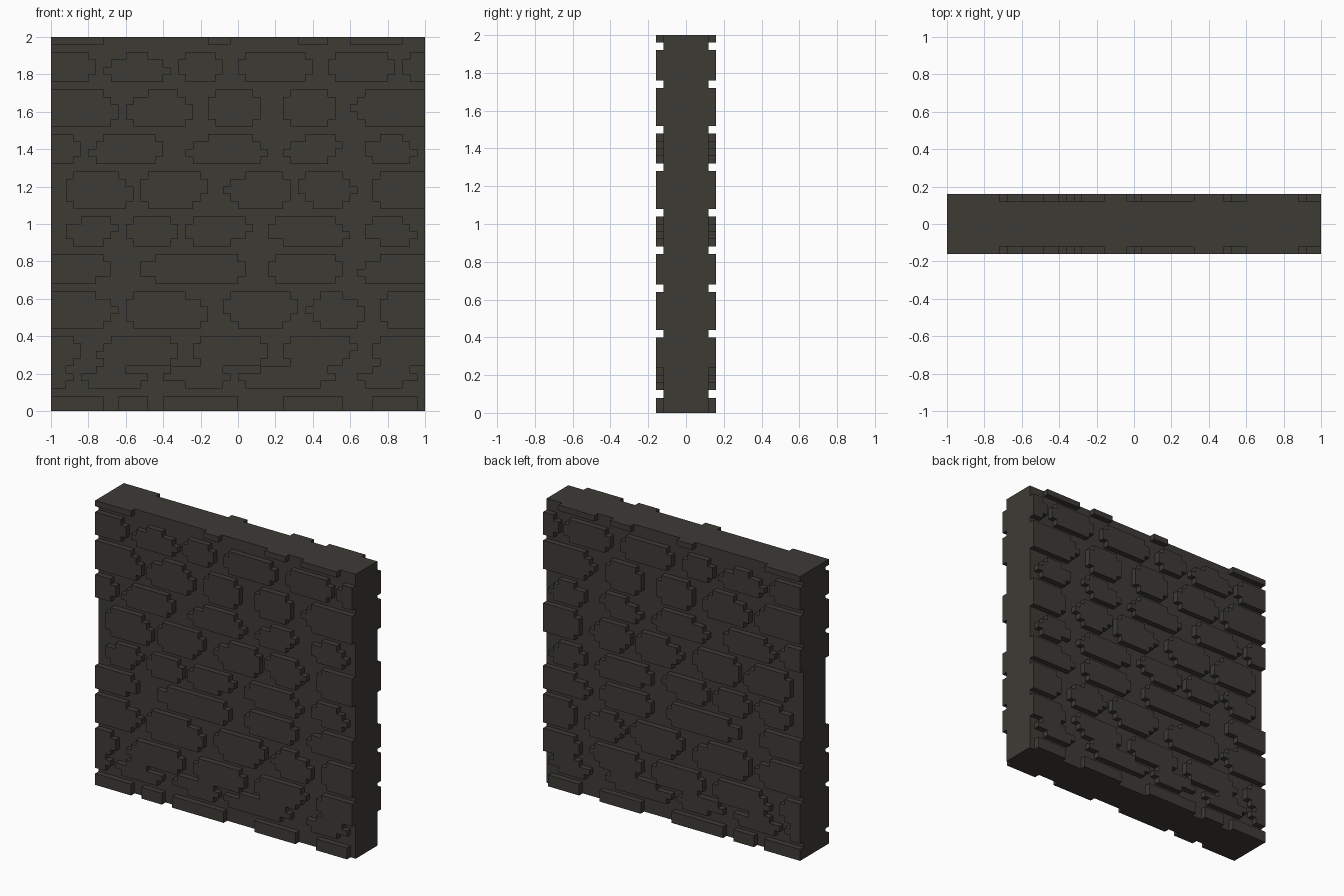
import bpy, bmesh, random
from mathutils import Vector

if "Cube" in bpy.data.objects:
    bpy.data.objects.remove(bpy.data.objects["Cube"])

random.seed(4)
C = 0.04            # size of one stone grid cell
N = 50              # cells across the wall

stone_mat = bpy.data.materials.new("dark_grey_stone")
stone_mat.diffuse_color = (0.046, 0.044, 0.036, 1)
stone_mat.use_nodes = True
stone_mat.node_tree.nodes["Principled BSDF"].inputs["Base Color"].default_value = stone_mat.diffuse_color

# Courses: bottom row, top row, then the (start, end) columns of each stone
COURSES = [
    (0, 2, [(0, 7), (9, 13), (15, 25), (31, 39), (43, 49)]),
    (3, 6, [(0, 3), (4, 13), (15, 24), (25, 38), (41, 49)]),
    (6, 10, [(0, 4), (6, 17), (18, 29), (30, 41), (43, 50)]),
    (11, 16, [(0, 9), (10, 21), (23, 33), (34, 42), (44, 50)]),
    (17, 21, [(0, 9), (11, 26), (28, 39), (41, 50)]),
    (22, 26, [(1, 9), (10, 17), (18, 27), (28, 40), (41, 49)]),
    (27, 32, [(2, 11), (12, 21), (23, 32), (33, 41), (43, 50)]),
    (33, 37, [(0, 4), (5, 16), (18, 29), (31, 39), (41, 49)]),
    (38, 43, [(0, 9), (10, 19), (21, 28), (31, 38), (40, 50)]),
    (44, 48, [(0, 6), (7, 16), (17, 23), (25, 35), (37, 46), (47, 50)]),
    (49, 50, [(0, 7), (21, 24), (33, 37), (40, 47)]),
]


def stone_cells(x0, x1, z0, z1):
    """Rectangle of cells with stepped corners."""
    cells = {(i, k) for i in range(x0, x1) for k in range(z0, z1)}
    if z1 - z0 < 3:
        return cells
    for cx, sx in ((x0, 1), (x1 - 1, -1)):
        if cx in (0, N - 1):
            continue
        for cz, sz in ((z0, 1), (z1 - 1, -1)):
            wide = random.choice((1, 1, 2, 3)) if x1 - x0 > 7 else 1
            cells -= {(cx + sx * i, cz) for i in range(wide)}
            if wide > 1 and z1 - z0 > 3:
                cells.discard((cx, cz + sz))
    return cells


def finish(bm, name):
    bmesh.ops.recalc_face_normals(bm, faces=bm.faces)
    mesh = bpy.data.meshes.new(name)
    bm.to_mesh(mesh)
    bm.free()
    mesh.materials.append(stone_mat)
    ob = bpy.data.objects.new(name, mesh)
    bpy.context.collection.objects.link(ob)
    return ob


# Solid wall slab
bm = bmesh.new()
bmesh.ops.create_cube(bm, size=1)
for v in bm.verts:
    v.co = Vector((v.co.x * 2, v.co.y * 0.24, v.co.z * 2 + 1))
finish(bm, "wall_slab")

# Raised stones: stepped outlines on the front, pushed out
for row, (z0, z1, spans) in enumerate(COURSES):
    bm = bmesh.new()
    for x0, x1 in spans:
        for i, k in sorted(stone_cells(x0, x1, z0, z1)):
            x, z = i * C - 1, k * C
            bm.faces.new([bm.verts.new((x + a * C, -0.12, z + b * C))
                          for a, b in ((0, 0), (1, 0), (1, 1), (0, 1))])
    bmesh.ops.remove_doubles(bm, verts=bm.verts, dist=0.001)
    flat = bm.faces[:]
    out = bmesh.ops.extrude_face_region(bm, geom=flat)
    moved = [g for g in out["geom"] if isinstance(g, bmesh.types.BMVert)]
    bmesh.ops.translate(bm, verts=moved, vec=(0, -0.04, 0))
    # drop the hidden faces against the slab
    hidden = [f for f in bm.faces if all(v.co.y > -0.13 for v in f.verts)]
    bmesh.ops.delete(bm, geom=hidden, context="FACES")
    bmesh.ops.recalc_face_normals(bm, faces=bm.faces)
    bmesh.ops.dissolve_limit(bm, angle_limit=0.02, verts=bm.verts, edges=bm.edges)
    ob = finish(bm, "stone_course_%02d" % (row + 1))
    # same stones on the back
    mod = ob.modifiers.new("both_sides", "MIRROR")
    mod.use_axis = (False, True, False)
    mod.use_mirror_merge = False
